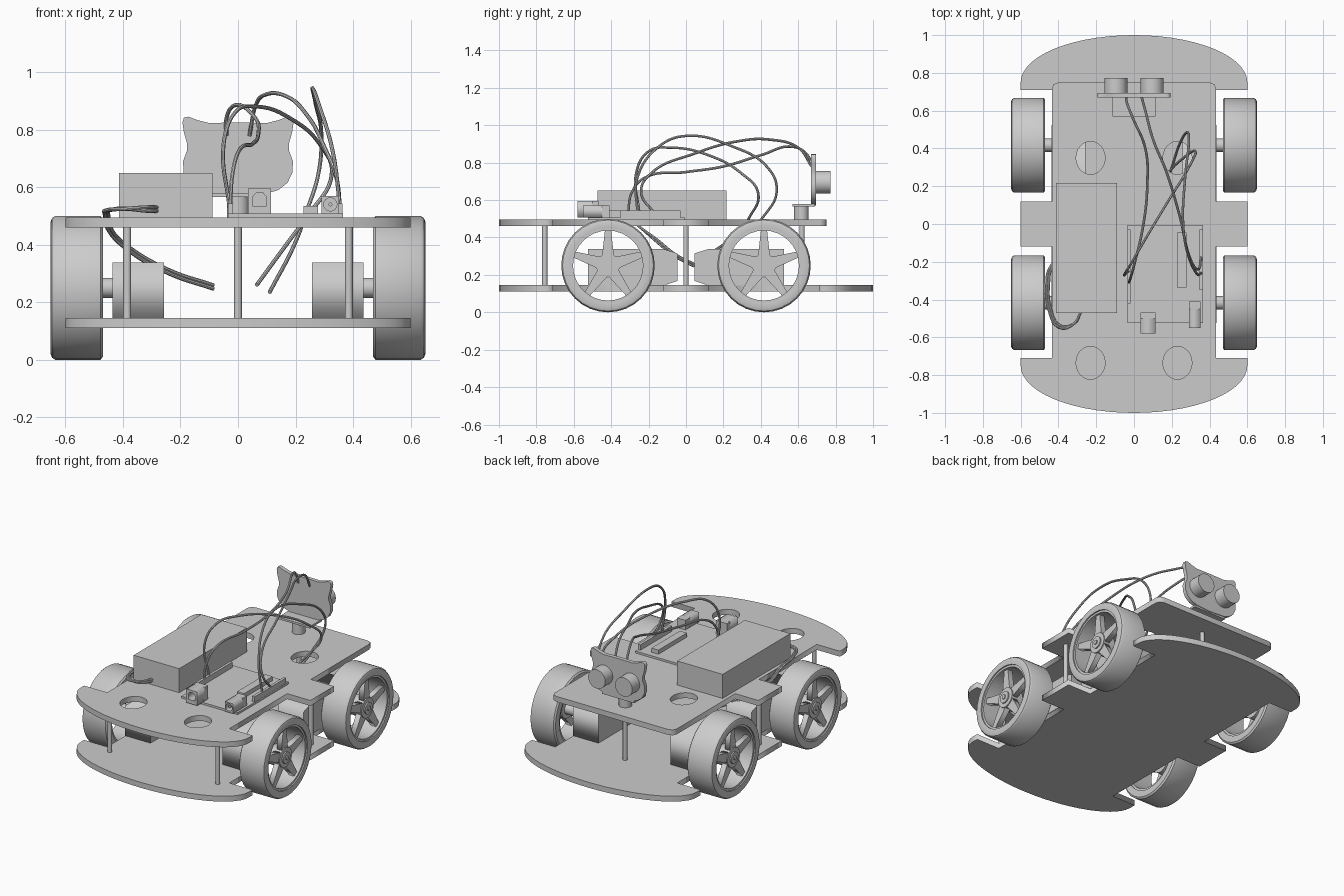
import bpy, bmesh, math
from math import sin, cos, pi
from mathutils import Matrix, Vector

if "Cube" in bpy.data.objects:
    bpy.data.objects.remove(bpy.data.objects["Cube"])

grey = bpy.data.materials.new("plain_grey")
grey.diffuse_color = (0.6, 0.6, 0.6, 1)
grey.use_nodes = True
grey.node_tree.nodes["Principled BSDF"].inputs["Base Color"].default_value = grey.diffuse_color

ALONG_X = Matrix(((0, 0, 1), (1, 0, 0), (0, 1, 0))).to_4x4()   # drawing in (y, z)
ALONG_Y = Matrix.Rotation(pi / 2, 4, 'X')                       # drawing in (x, z)
ALONG_Z = Matrix.Identity(4)


def finish(name, bm, smooth=False):
    bmesh.ops.remove_doubles(bm, verts=bm.verts, dist=1e-5)
    bmesh.ops.recalc_face_normals(bm, faces=bm.faces)
    me = bpy.data.meshes.new(name)
    bm.to_mesh(me)
    bm.free()
    ob = bpy.data.objects.new(name, me)
    me.materials.append(grey)
    bpy.context.collection.objects.link(ob)
    if smooth:
        bpy.ops.object.select_all(action='DESELECT')
        ob.select_set(True)
        bpy.context.view_layer.objects.active = ob
        bpy.ops.object.shade_smooth_by_angle(angle=math.radians(35))
    return ob


def curve_bmesh(cu, matrix=ALONG_Z):
    tmp = bpy.data.objects.new("tmp", cu)
    bpy.context.collection.objects.link(tmp)
    dg = bpy.context.evaluated_depsgraph_get()
    me = bpy.data.meshes.new_from_object(tmp.evaluated_get(dg))
    bm = bmesh.new()
    bm.from_mesh(me)
    bm.transform(matrix)
    bpy.data.objects.remove(tmp)
    bpy.data.curves.remove(cu)
    bpy.data.meshes.remove(me)
    return bm


def slab(name, loops, thick, pos, axis=ALONG_Z, smooth=False):
    """Flat outline with optional holes, given a thickness."""
    cu = bpy.data.curves.new(name, 'CURVE')
    cu.dimensions, cu.fill_mode, cu.extrude = '2D', 'BOTH', thick / 2
    for pts in loops:
        sp = cu.splines.new('POLY')
        sp.points.add(len(pts) - 1)
        for p, (u, v) in zip(sp.points, pts):
            p.co = (u, v, 0, 1)
        sp.use_cyclic_u = True
    return finish(name, curve_bmesh(cu, Matrix.Translation(pos) @ axis), smooth)


def ellipse(x, y, rx, ry, n=24):
    return [(x + rx * cos(2 * pi * i / n), y + ry * sin(2 * pi * i / n)) for i in range(n)]


def box(name, x0, x1, y0, y1, z0, z1):
    bm = bmesh.new()
    bmesh.ops.create_cube(bm, size=1)
    bmesh.ops.scale(bm, vec=(x1 - x0, y1 - y0, z1 - z0), verts=bm.verts)
    bmesh.ops.translate(bm, vec=((x0 + x1) / 2, (y0 + y1) / 2, (z0 + z1) / 2), verts=bm.verts)
    return finish(name, bm)


def cyl(name, r, a, b, n=24):
    a, b = Vector(a), Vector(b)
    bm = bmesh.new()
    rot = (b - a).to_track_quat('Z', 'Y').to_matrix().to_4x4()
    bmesh.ops.create_cone(bm, cap_ends=True, segments=n, radius1=r, radius2=r,
                          depth=(b - a).length, matrix=Matrix.Translation((a + b) / 2) @ rot)
    return finish(name, bm, True)


def ring(name, profile, y, z, n=32):
    """Closed (x, radius) profile turned around the wheel axle."""
    bm = bmesh.new()
    rows = [[bm.verts.new((x, y + r * cos(2 * pi * i / n), z + r * sin(2 * pi * i / n)))
             for x, r in profile] for i in range(n)]
    m = len(profile)
    for i in range(n):
        for j in range(m):
            a, b = rows[i], rows[(i + 1) % n]
            bm.faces.new((a[j], a[(j + 1) % m], b[(j + 1) % m], b[j]))
    return finish(name, bm, True)


def wire(name, pts, r=0.007):
    cu = bpy.data.curves.new(name, 'CURVE')
    cu.dimensions, cu.bevel_depth, cu.bevel_resolution = '3D', r, 2
    cu.resolution_u, cu.use_fill_caps = 10, True
    sp = cu.splines.new('BEZIER')
    sp.bezier_points.add(len(pts) - 1)
    for p, co in zip(sp.bezier_points, pts):
        p.co = co
        p.handle_left_type = p.handle_right_type = 'AUTO'
    return finish(name, curve_bmesh(cu), True)


# Chassis plates
nose = [(0.6 * cos(t), -0.75 + 0.25 * sin(t)) for t in [-pi / 2 + pi / 2 * i / 14 for i in range(15)]]
front = nose + [(0.6, -0.71), (0.435, -0.71), (0.435, -0.12), (0.6, -0.12)]
back = [(x, -y) for x, y in reversed(front)]
tail = [(0.6, 0.12), (0.435, 0.12), (0.435, 0.715), (0.425, 0.74), (0.4, 0.75)]


def both(half):
    return half + [(-x, y) for x, y in reversed(half) if x > 1e-4]


holes = [ellipse(s * 0.23, y, 0.077, 0.087) for s in (-1, 1) for y in (-0.735, 0.35)]
slab("lower_plate", [both(front + back)], 0.035, (0, 0, 0.1275))
slab("upper_plate", [both(front + tail)] + holes, 0.035, (0, 0, 0.4775))

# Spacer posts
for x, y in ((-0.385, -0.755), (0.385, -0.755), (-0.52, 0), (0.52, 0), (0, 0.62)):
    cyl("spacer_post", 0.014, (x, y, 0.14), (x, y, 0.465), 12)

# Wheels, axles and motors
tire = [(0.47, 0.2), (0.47, 0.24), (0.478, 0.25), (0.635, 0.25), (0.646, 0.243), (0.651, 0.23), (0.648, 0.2)]
rim = [(0.475, 0.187), (0.475, 0.201), (0.64, 0.201), (0.64, 0.187)]
for sx in (-1, 1):
    for sy in (-1, 1):
        y, z = sy * 0.417, 0.25
        ring("tire", [(sx * x, r) for x, r in tire], y, z)
        ring("wheel_rim", [(sx * x, r) for x, r in rim], y, z)
        for k in range(5):
            t = pi / 2 + 2 * pi * k / 5
            spoke = [(u * cos(t) - v * sin(t), u * sin(t) + v * cos(t))
                     for u, v in ((0.03, -0.034), (0.193, -0.016), (0.193, 0.016), (0.03, 0.034))]
            slab("wheel_spoke", [spoke], 0.035, (sx * 0.608, y, z), ALONG_X)
        cyl("wheel_hub", 0.063, (sx * 0.55, y, z), (sx * 0.632, y, z))
        cyl("hub_cap", 0.037, (sx * 0.63, y, z), (sx * 0.64, y, z))
        cyl("axle_tip", 0.014, (sx * 0.63, y, z), (sx * 0.646, y, z), 12)
        cyl("axle", 0.035, (sx * 0.42, y, z), (sx * 0.56, y, z))
        body = [(sy * v, w) for v, w in ((0.524, 0.143), (0.524, 0.338), (0.12, 0.338),
                                         (0.045, 0.315), (0.045, 0.168), (0.12, 0.143))]
        slab("motor", [body], 0.18, (sx * 0.347, 0, 0), ALONG_X)

# Battery box and controller board
box("battery_box", -0.413, -0.089, -0.472, 0.217, 0.494, 0.65)
box("circuit_board", -0.035, 0.365, -0.525, -0.005, 0.494, 0.508)
box("left_pin_header", -0.035, -0.018, -0.42, -0.03, 0.507, 0.543)
box("right_pin_header", 0.346, 0.364, -0.35, -0.03, 0.507, 0.543)
box("chip", 0.228, 0.278, -0.335, -0.045, 0.507, 0.535)

# Data port and power jack, each a shell with an open socket
port = [(0.035, 0.507), (0.115, 0.507), (0.115, 0.595), (0.035, 0.595)]
socket = [(0.052, 0.532), (0.098, 0.532), (0.098, 0.567), (0.087, 0.58), (0.063, 0.58), (0.052, 0.567)]
slab("data_port", [port, socket], 0.08, (0, -0.54, 0), ALONG_Y)
box("data_port_back", 0.035, 0.115, -0.51, -0.468, 0.507, 0.595)
jack = [(0.291, 0.507), (0.351, 0.507), (0.351, 0.57), (0.291, 0.57)]
slab("power_jack", [jack, ellipse(0.321, 0.54, 0.023, 0.023, 16)], 0.1, (0, -0.5, 0), ALONG_Y)
box("power_jack_back", 0.291, 0.351, -0.46, -0.41, 0.507, 0.57)
cyl("power_jack_pin", 0.007, (0.321, -0.545, 0.54), (0.321, -0.45, 0.54), 10)

# Distance sensor on its turning mount
cyl("sensor_pivot", 0.039, (0, 0.617, 0.49), (0, 0.617, 0.567))
box("sensor_bracket", -0.114, 0.114, 0.57, 0.69, 0.565, 0.578)
face = [(0, 0.572), (0.1, 0.578), (0.14, 0.59), (0.172, 0.615), (0.189, 0.65), (0.191, 0.69),
        (0.178, 0.725), (0.178, 0.755), (0.188, 0.79), (0.193, 0.825), (0.188, 0.842),
        (0.172, 0.845), (0.14, 0.833), (0.1, 0.823), (0, 0.825)]
slab("sensor_face", [both(face)], 0.025, (0, 0.682, 0), ALONG_Y)
for s in (-1, 1):
    cyl("sensor_eye", 0.061, (s * 0.096, 0.69, 0.695), (s * 0.096, 0.772, 0.695))

# Wires from the board through the right rear hole to the motors
wire("motor_wire_a", [(0.355, -0.26, 0.53), (0.33, -0.26, 0.72), (0.28, -0.14, 0.89), (0.26, 0, 0.943),
                      (0.27, 0.24, 0.89), (0.29, 0.44, 0.77), (0.28, 0.485, 0.65), (0.24, 0.42, 0.52),
                      (0.2, 0.3, 0.41), (0.11, 0.05, 0.235)])
wire("motor_wire_b", [(-0.03, -0.25, 0.53), (-0.05, -0.265, 0.75), (-0.01, -0.2, 0.86), (0.06, -0.08, 0.88),
                      (0.18, 0.12, 0.84), (0.29, 0.3, 0.74), (0.325, 0.385, 0.64), (0.25, 0.34, 0.51),
                      (0.19, 0.28, 0.43), (0.065, 0.05, 0.26)])

# Wires from the board to the sensor
wire("sensor_wire_a", [(-0.027, -0.31, 0.53), (-0.02, -0.29, 0.64), (0.0, -0.22, 0.72), (0.05, 0.0, 0.75),
                       (0.07, 0.2, 0.78), (0.06, 0.4, 0.84), (-0.01, 0.57, 0.885), (-0.04, 0.65, 0.84),
                       (-0.04, 0.672, 0.78)])
wire("sensor_wire_b", [(0.355, -0.17, 0.53), (0.34, -0.24, 0.64), (0.3, -0.19, 0.74), (0.24, 0.05, 0.85),
                       (0.17, 0.28, 0.915), (0.1, 0.45, 0.923), (0.06, 0.6, 0.88), (0.04, 0.672, 0.78)])

# Pair of wires from the battery down between the plates
for d in (0, 0.012):
    wire("battery_wire", [(-0.28, -0.465, 0.53 - d), (-0.32, -0.53, 0.53 - d), (-0.39, -0.55 + d, 0.525),
                          (-0.455 + d, -0.44, 0.52), (-0.462 + d, -0.3, 0.5), (-0.45 + d, -0.24, 0.45),
                          (-0.38, -0.16, 0.38 + d), (-0.24, -0.06, 0.3 + d), (-0.085, 0.04, 0.247 + d)])
